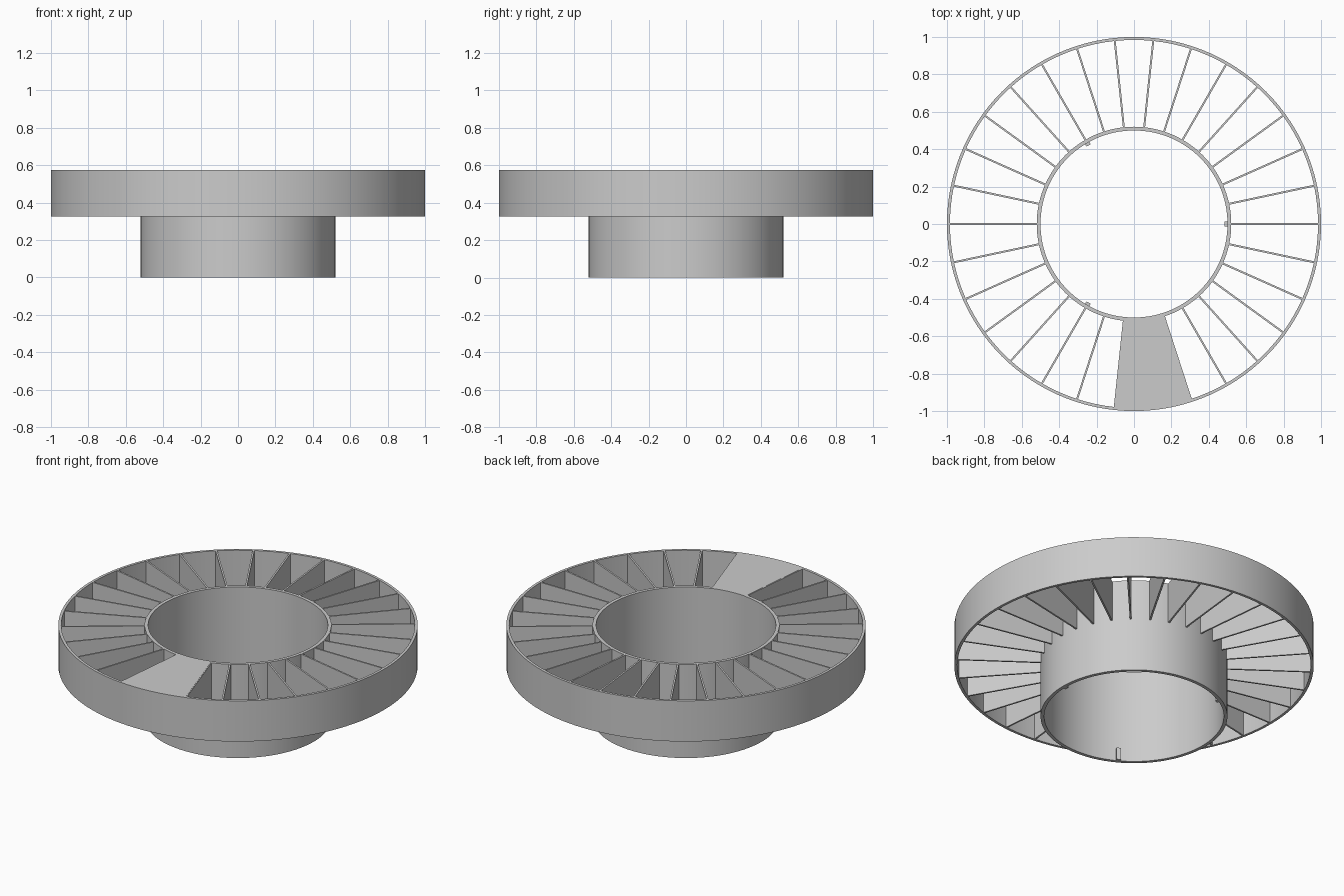
import bpy, math

if "Cube" in bpy.data.objects:
    bpy.data.objects.remove(bpy.data.objects["Cube"])

TOP, RIM_BASE = 0.575, 0.325      # rim heights
R_IN, R_COLLAR = 0.50, 0.52       # collar wall radii
R_RIM_IN, R_OUT = 0.984, 1.0      # rim wall radii
FINS = 30

grey = bpy.data.materials.new("plain grey")
grey.diffuse_color = (0.6, 0.6, 0.6, 1)
grey.use_nodes = True
grey.node_tree.nodes["Principled BSDF"].inputs["Base Color"].default_value = grey.diffuse_color


def make(name, verts, faces, smooth=False):
    mesh = bpy.data.meshes.new(name)
    mesh.from_pydata(verts, [], faces)
    mesh.materials.append(grey)
    ob = bpy.data.objects.new(name, mesh)
    bpy.context.collection.objects.link(ob)
    if smooth:
        bpy.ops.object.select_all(action='DESELECT')
        ob.select_set(True)
        bpy.context.view_layer.objects.active = ob
        bpy.ops.object.shade_smooth_by_angle(angle=math.radians(30))
    return ob


def ring(name, r0, r1, z0, z1, a0=0, a1=360, n=120):
    """Rectangular section swept round z; a partial sweep gets end caps."""
    full = a1 - a0 == 360
    section = [(r0, z0), (r1, z0), (r1, z1), (r0, z1)]
    count = n if full else n + 1
    verts, faces = [], []
    for i in range(count):
        a = math.radians(a0 + (a1 - a0) * i / n)
        verts += [(r * math.cos(a), r * math.sin(a), z) for r, z in section]
    for i in range(n):
        p, q = 4 * i, 4 * ((i + 1) % count)
        for k in range(4):
            m = (k + 1) % 4
            faces.append((p + k, q + k, q + m, p + m)[::-1])
    if not full:
        e = 4 * n
        faces += [(0, 1, 2, 3), (e + 3, e + 2, e + 1, e)]
    return make(name, verts, faces, True)


def radial_box(name, angle, r0, r1, width, z0, z1):
    """Box pointing outward from the axis at the given angle."""
    c, s = math.cos(math.radians(angle)), math.sin(math.radians(angle))
    h = width / 2
    plan = [(r0, -h), (r1, -h), (r1, h), (r0, h)]
    verts = [(r * c - t * s, r * s + t * c, z) for z in (z0, z1) for r, t in plan]
    faces = [(3, 2, 1, 0), (4, 5, 6, 7)]
    faces += [(k, (k + 1) % 4, (k + 1) % 4 + 4, k + 4) for k in range(4)]
    return make(name, verts, faces)


# Central collar and outer rim
ring("collar", R_IN, R_COLLAR, 0, TOP)
ring("outer_rim", R_RIM_IN, R_OUT, RIM_BASE, TOP)

# Radial fins between collar and rim
for i in range(FINS):
    radial_box(f"fin_{i:02d}", i * 360 / FINS, R_COLLAR - 0.008, R_RIM_IN + 0.006,
               0.01, RIM_BASE, TOP - 0.0005)

# Flat cover plate over two cells at the front
ring("cover_plate", R_IN, R_OUT, TOP - 0.012, TOP + 0.0008, 264, 288, 8)

# Small keys inside the foot of the collar
for i in range(3):
    radial_box(f"key_{i}", i * 120, R_IN - 0.015, R_IN + 0.01, 0.026, 0.0005, 0.075)
